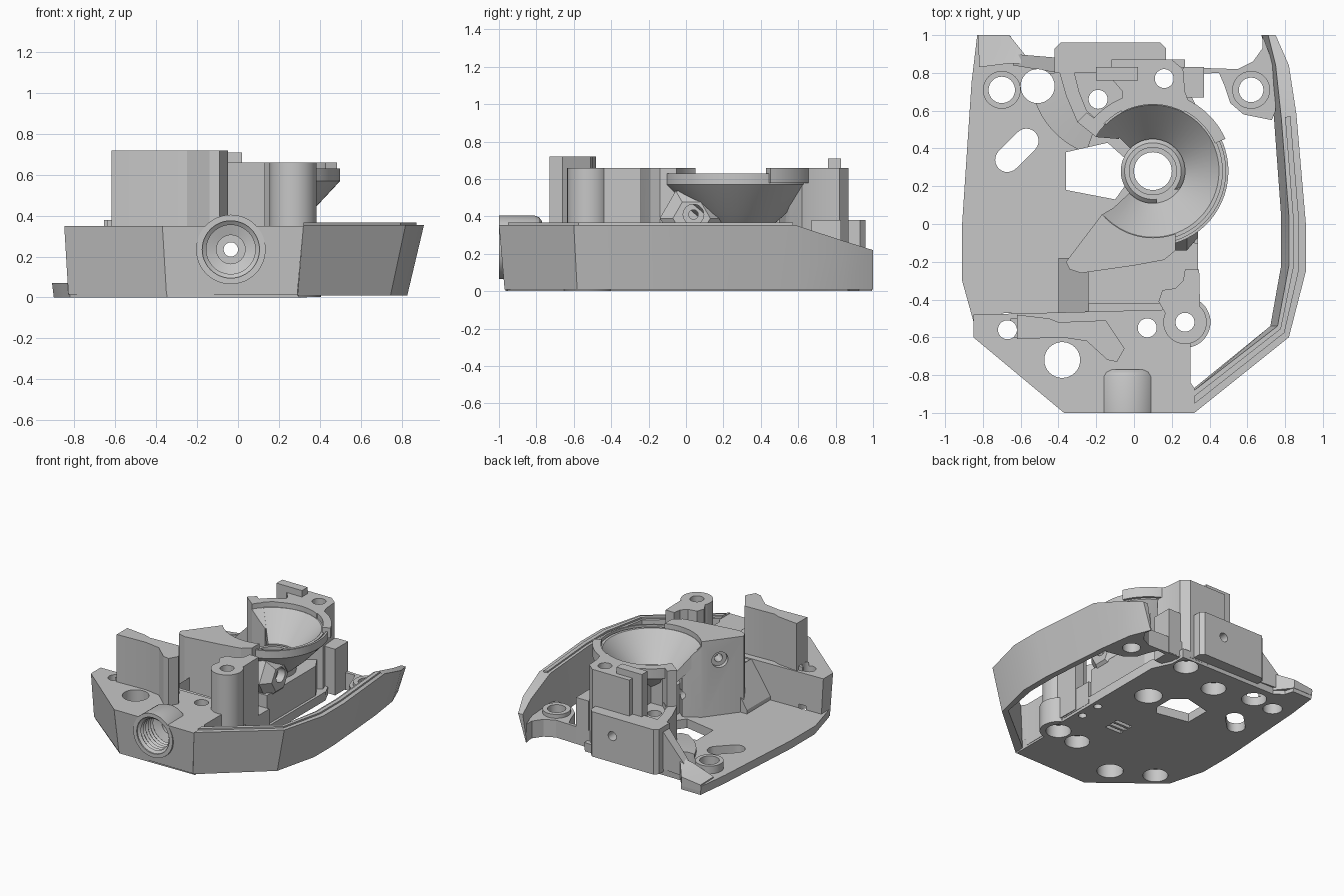
import bpy, bmesh
from math import sin, cos, pi, radians, atan2
from mathutils import Matrix, Vector

if "Cube" in bpy.data.objects:
    bpy.data.objects.remove(bpy.data.objects["Cube"])

grey = bpy.data.materials.new("plain grey")
grey.use_nodes = True
grey.diffuse_color = (0.57, 0.57, 0.57, 1)
grey.node_tree.nodes["Principled BSDF"].inputs["Base Color"].default_value = (0.57, 0.57, 0.57, 1)
parts, cutters = [], []


def loft(name, rings, group=parts):
    """Skin rings of equal point count and cap both ends."""
    bm = bmesh.new()
    rows = [[bm.verts.new(p) for p in ring] for ring in rings]
    n = len(rows[0])
    for a, b in zip(rows, rows[1:]):
        for i in range(n):
            bm.faces.new((a[i], a[(i + 1) % n], b[(i + 1) % n], b[i]))
    bm.faces.new(rows[0])
    bm.faces.new(rows[-1])
    bmesh.ops.recalc_face_normals(bm, faces=bm.faces[:])
    mesh = bpy.data.meshes.new(name)
    bm.to_mesh(mesh)
    bm.free()
    mesh.materials.append(grey)
    ob = bpy.data.objects.new(name, mesh)
    bpy.context.collection.objects.link(ob)
    group.append(ob)
    return ob


def prism(name, pts, z0, z1, group=parts, base=None):
    low = base or pts
    return loft(name, [[(x, y, z0) for x, y in low], [(x, y, z1) for x, y in pts]], group)


def box(name, x0, x1, y0, y1, z0, z1):
    return prism(name, [(x0, y0), (x1, y0), (x1, y1), (x0, y1)], z0, z1)


def circle(x, y, r, n=32):
    return [(x + r * cos(2 * pi * i / n), y + r * sin(2 * pi * i / n)) for i in range(n)]


def turned(name, centre, profile, group=parts, axis="Z", n=48):
    """Solid of revolution along an axis from (radius, distance) points."""
    rings = [[(x, y, d) for x, y in circle(0, 0, r, n)] for r, d in profile]
    ob = loft(name, rings, group)
    turn = {"Z": Matrix(), "Y": Matrix.Rotation(-pi / 2, 4, "X"), "X": Matrix.Rotation(pi / 2, 4, "Y")}
    ob.data.transform(Matrix.Translation(centre) @ turn[axis])
    return ob


def arc_sweep(name, centre, profile, a0, a1, steps=48):
    """Sweep a (radius, height) section through part of a turn."""
    angles = [radians(a0 + (a1 - a0) * i / steps) for i in range(steps + 1)]
    return loft(name, [[(centre[0] + r * cos(a), centre[1] + r * sin(a), z) for r, z in profile]
                       for a in angles])


CUP = (0.10, 0.28)

# Floor plate
floor = [(-.83, 1), (-.66, 1), (-.64, .93), (-.57, .88), (.27, .87), (.27, .75), (.34, .6),
         (.34, -.5), (.3, -.65), (.3, -.96), (-.35, -.97), (-.83, -.59), (-.86, -.48),
         (-.91, -.3), (-.91, 0), (-.86, .75)]
prism("floor_plate", floor, 0, .07, base=[(x * .99, y * .995) for x, y in floor])

# Front block with slightly tapered outer faces
front = [(-.85, -.48), (-.85, -.6), (-.37, -1), (.32, -1), (.32, -.87), (.3, -.84), (.3, -.45)]
front_base = [(-.83, -.48), (-.83, -.59), (-.35, -.97), (.29, -.97), (.29, -.87), (.3, -.84), (.3, -.45)]
prism("front_block", front, .015, .35, base=front_base)

# Flared side rim: outer top xy, inner top xy, height
rim = [(.32, -1, .32, -.88, .355), (.82, -.6, .76, -.54, .355), (.91, -.25, .82, -.22, .355),
       (.91, 0, .82, .04, .355), (.86, .58, .78, .56, .355), (.82, .84, .75, .84, .27),
       (.75, 1, .71, 1, .22)]
rings = []
for ox, oy, ix, iy, h in rim:
    lo = Vector((ox * .91, oy * (.97 if oy < 0 else 1), .01))
    inner = Vector((ix * .95, iy, .01))
    rings.append([lo, (ox, oy, h), (ix, iy, h), inner])
loft("side_rim", rings)

# Raised lip along the rim
lip = []
for ox, oy, ix, iy, h in rim[:5]:
    o, i = Vector((ox, oy, 0)), Vector((ix, iy, 0))
    p, q = o.lerp(i, .4), o.lerp(i, .75)
    lip.append([(p.x, p.y, h - .01), (p.x, p.y, h + .012), (q.x, q.y, h + .012), (q.x, q.y, h - .01)])
loft("rim_lip", lip)

# Rear ear and its link to the body
ear = [(.24, .79), (.45, .8), (.48, .73), (.51, .64), (.58, .58), (.73, .55), (.75, .6), (.74, .84),
       (.68, 1), (.68, .93), (.63, .86), (.55, .82), (.24, .83)]
prism("rear_ear", ear, .015, .15)
turned("ear_boss", (.62, .71, 0), [(.1, .02), (.1, .18)])
box("rear_clip", .26, .37, .67, .83, .02, .38)

# Rear corner spike, boss and sloping fin
loft("corner_spike", [[(-.82, .83, .03), (-.82, .83, .08), (-.825, 1, .08), (-.825, 1, .03)],
                      [(-.66, .85, .03), (-.66, .85, .15), (-.66, 1, .1), (-.66, 1, .03)],
                      [(-.56, .85, .03), (-.56, .85, .17), (-.56, .875, .17), (-.56, .875, .03)]])
turned("corner_boss", (-.70, .71, 0), [(.1, .02), (.1, .13)])
loft("sloping_fin", [[(-.64, .84, .05), (-.64, .9, .05), (-.64, .9, .12), (-.64, .84, .12)],
                     [(-.4, .8, .05), (-.4, .88, .05), (-.4, .88, .36), (-.4, .8, .36)]])
arc_sweep("floor_step", (-.1, .8), [(.24, .03), (.24, .13), (.45, .1), (.45, .03)], 180, 250, 16)

# Rear tab and body behind the cup, with a pocket left of it
prism("rear_tab", [(-.42, .8), (-.42, .93), (-.39, .96), (.14, .96), (.17, .93), (.17, .8)], .03, .38)
prism("rear_body", [(-.07, .5), (-.06, .7), (-.12, .77), (-.12, .87), (.2, .87), (.26, .82),
                    (.27, .7), (.3, .62), (.2, .55)], .02, .66)
prism("rear_pocket_floor", [(-.1, .46), (-.3, .6), (-.36, .82), (-.05, .82), (-.05, .5)], .02, .34)
prism("pocket_wall", [(-.08, .45), (-.2, .46), (-.3, .54), (-.36, .68), (-.4, .82), (-.32, .82),
                      (-.29, .7), (-.25, .6), (-.17, .53), (-.07, .53)], .02, .38)
prism("pocket_wall_crest", [(-.08, .45), (-.2, .46), (-.3, .54), (-.25, .59), (-.17, .53), (-.07, .53)], .3, .66)
box("rear_upstand", -.2, .02, .76, .83, .3, .71)

# Conical cup open on one side, its ridge and central tube
arc_sweep("cup", CUP, [(.17, .42), (.35, .62), (.37, .62), (.37, .605), (.385, .605), (.385, .63),
                       (.4, .63), (.4, .57), (.26, .42), (.17, .34)], -137, 135)
arc_sweep("cup_ridge", CUP, [(.36, .58), (.36, .66), (.42, .66), (.42, .58)], 24, 140, 30)
turned("cup_tube", (*CUP, 0), [(.17, .02), (.17, .40), (.13, .44)])
prism("cup_support", [(0, -.1), (.32, -.1), (.32, .5), (.25, .62), (0, .62)], .025, .3)

# Hexagonal boss on the side under the cup
loft("side_hex_boss", [[(x, y, z) for y, z in circle(.03, .39, r, 6)]
                       for x, r in ((.12, .17), (.28, .17), (.34, .1))])

# Middle block, decks and ramp
prism("middle_block", [(-.36, -.2), (-.34, -.24), (-.28, -.26), (0, -.22), (.16, -.19), (.22, -.14),
                       (.22, -.02), (.1, -.02), (-.05, .12), (-.17, .05)], .02, .66)
box("low_deck", -.24, .34, -.5, -.1, .02, .2)
box("upper_deck", -.24, .2, -.6, -.42, .03, .34)
loft("side_ramp", [[(-.4, y, .03), (-.24, y, .03), (-.24, y, .35), (-.4, y, .1)] for y in (-.49, -.18)])

# Front post with base and neck, and the tall front upright
turned("front_post", (.27, -.52, 0), [(.135, .002), (.135, .2), (.115, .2), (.115, .66)])
prism("front_post_neck", [(.17, -.48), (.13, -.41), (.15, -.35), (.22, -.34), (.26, -.3),
                          (.27, -.24), (.345, -.24), (.35, -.45)], .03, .66)
prism("tall_upright", [(-.62, -.48), (-.45, -.5), (-.4, -.52), (-.15, -.51), (-.05, -.66), (-.09, -.73),
                       (-.14, -.72), (-.25, -.62), (-.38, -.6), (-.62, -.61)], .3, .72)
box("upright_foot", -.655, -.6, -.6, -.5, .3, .38)

# Round front inlet
IN = (-.035, 0, .235)
turned("front_inlet", IN, [(.17, -1), (.17, -.81), (.16, -.785), (.14, -.77)], axis="Y")

# Cutters: vertical holes with wider bores underneath
holes = [(-.70, .71, .07), (-.51, .73, .09), (.62, .71, .065), (-.38, -.72, .095)]
bored = [(-.19, .66), (.16, .77), (-.67, -.56), (.07, -.55), (.27, -.52)]
for x, y, r in holes:
    prism("hole_cutter", circle(x, y, r), -.1, .9, cutters)
for x, y in bored:
    turned("bored_hole_cutter", (x, y, 0), [(.09, -.1), (.09, .1), (.05, .1), (.05, .9)], cutters)

# Cutters: blind recesses, slot and window
for y in (-.07, -.24):
    prism("blind_hole_cutter", circle(.28, y, .03, 20), -.1, .1, cutters)
for y in (-.26, -.21, -.16):
    prism("vent_cutter", [(-.09, y), (.05, y), (.05, y + .03), (-.09, y + .03)], -.1, .05, cutters)
slot = []
a = atan2(.12, .11)
for (x, y), start in (((-.57, .44), a - pi / 2), ((-.67, .34), a + pi / 2)):
    slot += [(x + .065 * cos(start + pi * i / 12), y + .065 * sin(start + pi * i / 12)) for i in range(13)]
prism("slot_cutter", slot, -.1, .5, cutters)
prism("window_cutter", [(-.36, .18), (-.1, .13), (-.05, .2), (-.05, .35), (-.14, .43), (-.36, .38)],
      -.1, .4, cutters)

# Cutters: cup cavity, threaded inlet, cross holes
turned("cavity_cutter", (*CUP, 0), [(.1, -.1), (.1, .4), (.125, .4), (.125, .42), (.173, .42),
                                    (.353, .62), (.353, .9)], cutters)
thread = [(.14, -1.1), (.14, -.99)]
for k in range(6):
    thread += [(.12, -.975 + k * .03), (.132, -.96 + k * .03)]
turned("inlet_cutter", IN, thread + [(.07, -.79), (.07, -.7), (.035, -.7), (.035, 1.1)], cutters, axis="Y")
turned("side_hole_cutter", (.2, .04, .41), [(.025, 0), (.025, .08), (.055, .08), (.055, .4)], cutters, axis="X")
face_hole = turned("face_hole_cutter", (0, 0, 0), [(.03, -.12), (.03, -.03), (.06, -.03), (.06, .1)], cutters)
face_hole.data.transform(Matrix.Translation((-.25, -.06, .5))
                         @ Vector((-.8, .6, 0)).to_track_quat("Z", "Y").to_matrix().to_4x4())


def bounds(ob):
    co = [v.co for v in ob.data.vertices]
    return [(min(c[i] for c in co), max(c[i] for c in co)) for i in range(3)]


# Cut every part by the cutters that reach it, then bake
uncut = ("cup", "cup_ridge", "rim_lip", "side_rim")
for ob in parts:
    for c in cutters:
        if ob.name not in uncut and all(p[0] < q[1] and q[0] < p[1] for p, q in zip(bounds(ob), bounds(c))):
            mod = ob.modifiers.new("cut", "BOOLEAN")
            mod.object, mod.operation, mod.solver = c, "DIFFERENCE", "EXACT"
bpy.context.view_layer.update()
deps = bpy.context.evaluated_depsgraph_get()
baked = [(ob, bpy.data.meshes.new_from_object(ob.evaluated_get(deps))) for ob in parts]
for ob, mesh in baked:
    ob.modifiers.clear()
    ob.data = mesh
for c in cutters:
    bpy.data.objects.remove(c)

# Smooth the round faces, keep edges crisp
bpy.ops.object.select_all(action="DESELECT")
for ob in parts:
    ob.select_set(True)
bpy.context.view_layer.objects.active = parts[0]
bpy.ops.object.shade_smooth_by_angle(angle=radians(25))
